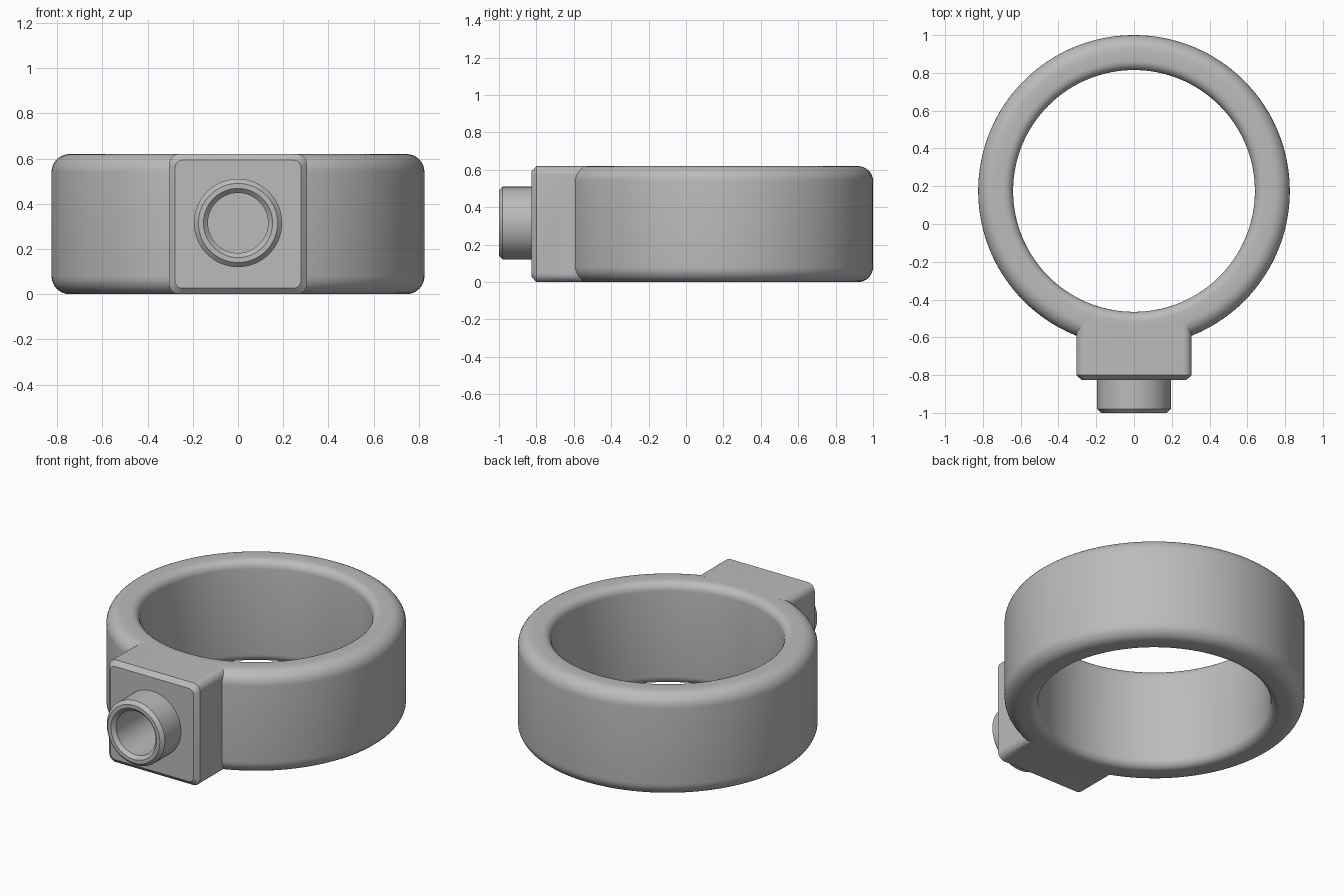
import bpy
import bmesh
from math import cos, sin, pi, radians
from mathutils import Matrix

if "Cube" in bpy.data.objects:
    bpy.data.objects.remove(bpy.data.objects["Cube"])

HEIGHT = 0.62
MID = HEIGHT / 2
RING_Y = 0.175

grey = bpy.data.materials.new("satin grey")
grey.use_nodes = True
grey.diffuse_color = (0.5, 0.5, 0.5, 1)
grey.node_tree.nodes["Principled BSDF"].inputs["Base Color"].default_value = grey.diffuse_color


def make_object(name, bm):
    bmesh.ops.recalc_face_normals(bm, faces=bm.faces)
    mesh = bpy.data.meshes.new(name)
    bm.to_mesh(mesh)
    bm.free()
    mesh.materials.append(grey)
    obj = bpy.data.objects.new(name, mesh)
    bpy.context.collection.objects.link(obj)
    return obj


def arc(cx, cz, r, start, end, n):
    """Points on a fillet arc, angles in degrees."""
    angles = [radians(start + (end - start) * i / n) for i in range(n + 1)]
    return [(cx + r * cos(a), cz + r * sin(a)) for a in angles]


def loft(bm, loops, closed):
    """Skin equal-sized vertex loops; cap the ends unless closed."""
    count = len(loops)
    for i in range(count if closed else count - 1):
        a, b = loops[i], loops[(i + 1) % count]
        for j in range(len(a)):
            k = (j + 1) % len(a)
            bm.faces.new((a[j], a[k], b[k], b[j]))
    if not closed:
        bm.faces.new(loops[0])
        bm.faces.new(loops[-1])


def lathe(name, profile, sides, matrix, closed=False):
    """Revolve (radius, height) points about z, then place with matrix."""
    bm = bmesh.new()
    loops = [[bm.verts.new((r * cos(2 * pi * i / sides), r * sin(2 * pi * i / sides), z))
              for i in range(sides)] for r, z in profile]
    loft(bm, loops, closed)
    bmesh.ops.transform(bm, matrix=matrix, verts=bm.verts)
    return make_object(name, bm)


def rounded_rect(half_x, half_z, r):
    points = []
    for sx, sz, start in ((1, 1, 0), (-1, 1, 90), (-1, -1, 180), (1, -1, 270)):
        points += arc(sx * (half_x - r), sz * (half_z - r), r, start, start + 90, 6)
    return points


# Ring with broad outer fillets and tighter inner fillets
OUT_R, IN_R, OUT_F, IN_F = 0.825, 0.64, 0.08, 0.05
profile = (arc(OUT_R - OUT_F, OUT_F, OUT_F, -90, 0, 8)
           + arc(OUT_R - OUT_F, HEIGHT - OUT_F, OUT_F, 0, 90, 8)
           + arc(IN_R + IN_F, HEIGHT - IN_F, IN_F, 90, 180, 6)
           + arc(IN_R + IN_F, IN_F, IN_F, 180, 270, 6))
ring = lathe("ring_with_socket", profile, 128, Matrix.Translation((0, RING_Y, 0)), closed=True)

# Mounting block: rounded section with a chamfered front
bm = bmesh.new()
loops = []
for y, inset in ((-0.53, 0), (-0.8, 0), (-0.825, 0.027)):
    section = rounded_rect(0.305 - inset, MID - inset, 0.045 - inset / 2)
    loops.append([bm.verts.new((x, y, MID + z)) for x, z in section])
loft(bm, loops, False)
block = make_object("mounting_block", bm)

# Spout and its blind bore, both pointing to the front
forward = Matrix.Translation((0, 0, MID + 0.005)) @ Matrix.Rotation(pi / 2, 4, "X")
spout = lathe("spout", [(0.195, 0.75), (0.195, 0.98), (0.175, 1.0)], 64, forward)
bore = lathe("bore_cutter", [(0.133, 0.6), (0.133, 0.98), (0.153, 1.0), (0.153, 1.05)], 64, forward)

# Join the parts and cut the bore
for part, operation in ((block, "UNION"), (spout, "UNION"), (bore, "DIFFERENCE")):
    mod = ring.modifiers.new(part.name, "BOOLEAN")
    mod.operation = operation
    mod.solver = "EXACT"
    mod.object = part
    part.hide_render = True

bpy.context.view_layer.update()
result = bpy.data.meshes.new_from_object(
    ring.evaluated_get(bpy.context.evaluated_depsgraph_get()))
ring.modifiers.clear()
ring.data = result
for part in (block, spout, bore):
    bpy.data.objects.remove(part)

bpy.ops.object.select_all(action="DESELECT")
ring.select_set(True)
bpy.context.view_layer.objects.active = ring
bpy.ops.object.shade_smooth_by_angle(angle=radians(30))
